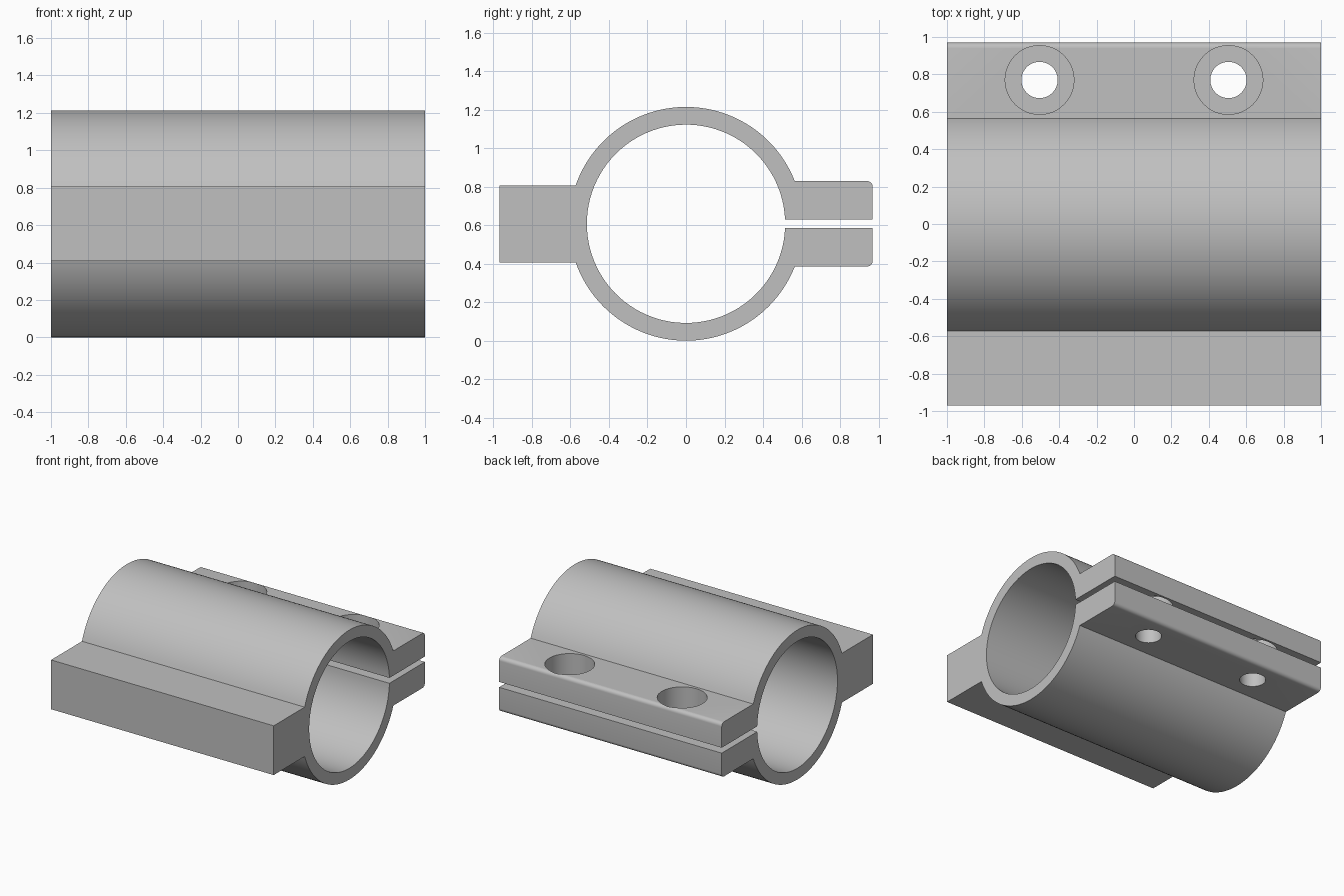
import bpy, bmesh
from math import sin, cos, pi, asin, radians
from mathutils import Matrix

cube = bpy.data.objects.get("Cube")
if cube:
    bpy.data.objects.remove(cube, do_unlink=True)

# Main dimensions
LENGTH = 2.0
R_OUT, R_IN = 0.607, 0.515
CENTRE_Z = R_OUT
REACH = 0.97            # how far the flanges extend in y
SLOT = 0.022            # half height of the clamping slot
LUG = 0.222             # half height of the split lugs
BLOCK = 0.2             # half height of the solid front block
ROUND = 0.03            # rounded lug edges
HOLE_X, HOLE_Y = 0.505, 0.77
HOLE_R, BORE_R = 0.097, 0.184

grey = bpy.data.materials.new("plain grey")
grey.use_nodes = True
colour = (0.53, 0.53, 0.53, 1)
grey.diffuse_color = colour
grey.node_tree.nodes["Principled BSDF"].inputs["Base Color"].default_value = colour


def arc(r, start, end, steps, cy=0.0, cz=0.0):
    angles = [start + (end - start) * i / steps for i in range(steps + 1)]
    return [(cy + r * cos(a), cz + r * sin(a)) for a in angles]


def make_object(name, bm):
    bmesh.ops.recalc_face_normals(bm, faces=bm.faces)
    mesh = bpy.data.meshes.new(name)
    bm.to_mesh(mesh)
    bm.free()
    mesh.materials.append(grey)
    obj = bpy.data.objects.new(name, mesh)
    bpy.context.collection.objects.link(obj)
    return obj


# Clamp cross-section: bore, lower lug, outer shell, front block, upper lug
slot_a, lug_a, block_a = asin(SLOT / R_IN), asin(LUG / R_OUT), asin(BLOCK / R_OUT)
corner_y, corner_z = REACH - ROUND, LUG - ROUND
profile = arc(R_IN, slot_a, 2 * pi - slot_a, 96)
profile += [(REACH, -SLOT)]
profile += arc(ROUND, 0, -pi / 2, 6, corner_y, -corner_z)
profile += arc(R_OUT, -lug_a, block_a - pi, 48)
profile += [(-REACH, -BLOCK), (-REACH, BLOCK)]
profile += arc(R_OUT, pi - block_a, lug_a, 48)
profile += arc(ROUND, pi / 2, 0, 6, corner_y, corner_z)
profile += [(REACH, SLOT)]

bm = bmesh.new()
verts = [bm.verts.new((-LENGTH / 2, y, z + CENTRE_Z)) for y, z in profile]
face = bm.faces.new(verts)
result = bmesh.ops.extrude_face_region(bm, geom=[face])
moved = [v for v in result["geom"] if isinstance(v, bmesh.types.BMVert)]
bmesh.ops.translate(bm, verts=moved, vec=(LENGTH, 0, 0))
clamp = make_object("split_tube_clamp", bm)


# Bolt holes: narrow through the lower lug, wide through the upper lug
def cut_holes(name, radius, bottom, top):
    cutter = bmesh.new()
    for x in (-HOLE_X, HOLE_X):
        bmesh.ops.create_cone(
            cutter, cap_ends=True, segments=48, radius1=radius, radius2=radius,
            depth=top - bottom,
            matrix=Matrix.Translation((x, HOLE_Y, CENTRE_Z + (top + bottom) / 2)))
    obj = make_object(name, cutter)
    obj.hide_render = True
    mod = clamp.modifiers.new(name, "BOOLEAN")
    mod.operation = "DIFFERENCE"
    mod.solver = "EXACT"
    mod.object = obj
    bpy.context.view_layer.objects.active = clamp
    bpy.ops.object.modifier_apply(modifier=mod.name)
    bpy.data.objects.remove(obj, do_unlink=True)


bpy.ops.object.select_all(action="DESELECT")
clamp.select_set(True)
cut_holes("bolt_hole_cutter", HOLE_R, -0.4, 0.0)
cut_holes("wide_bore_cutter", BORE_R, 0.0, 0.4)

bpy.context.view_layer.objects.active = clamp
bpy.ops.object.shade_smooth_by_angle(angle=radians(25))
